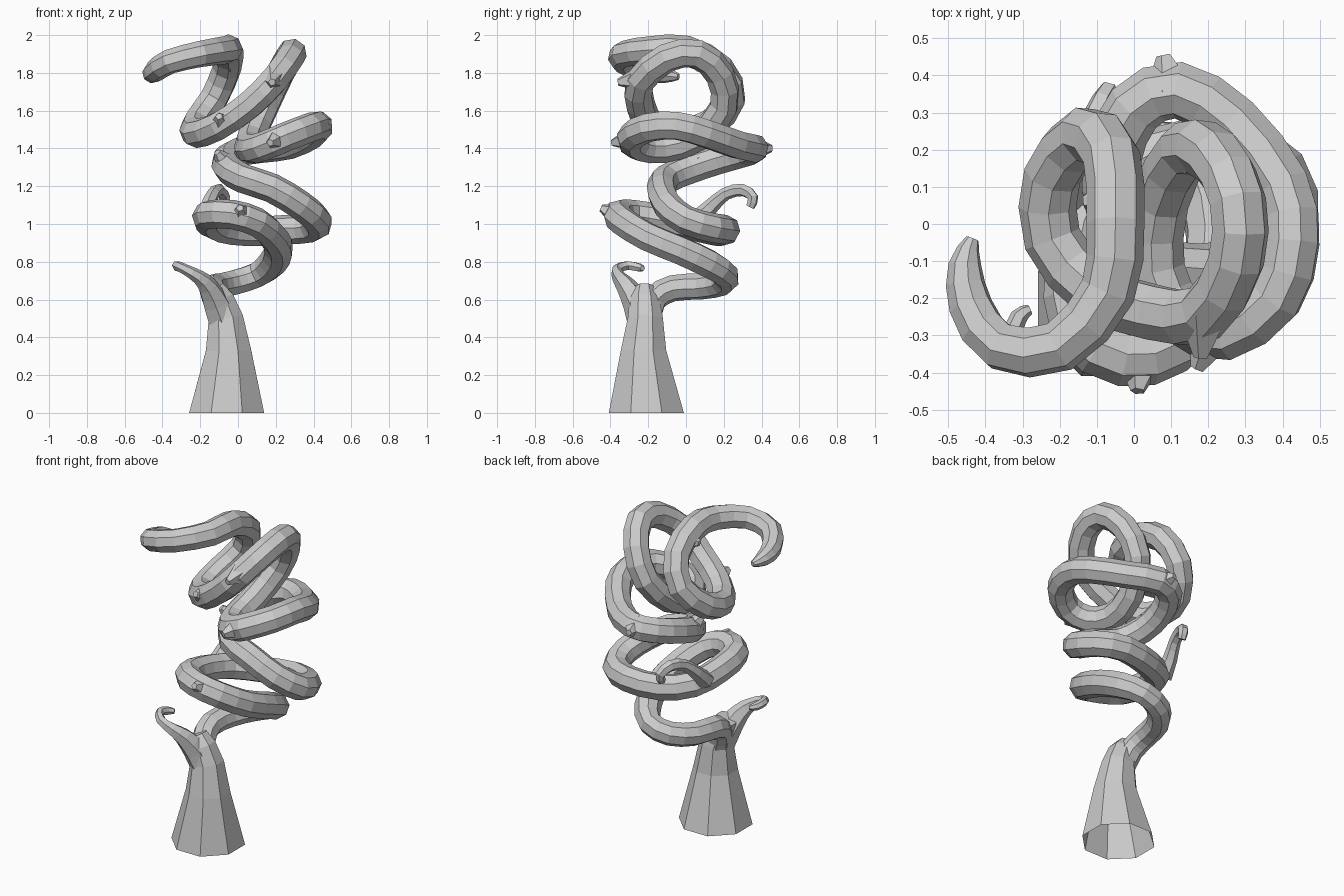
import bpy, bmesh, math
from mathutils import Vector


def spline(points, steps):
    """Catmull-Rom through (x, y, z, radius) points."""
    p = [Vector(q) for q in points]
    p = [p[0]] + p + [p[-1]]
    out = []
    for i in range(1, len(p) - 2):
        a, b, c, d = p[i - 1:i + 3]
        for s in range(steps):
            t = s / steps
            out.append(0.5 * (2 * b + (c - a) * t + (2 * a - 5 * b + 4 * c - d) * t * t
                              + (3 * b - a - 3 * c + d) * t ** 3))
    return out + [p[-1]]


def tube(name, points, sides=8, steps=2, cap_start=True):
    path = spline(points, steps)
    pos = [q.to_3d() for q in path]
    bm = bmesh.new()
    rings, n, prev = [], Vector((1, 0, 0)), None
    for i, q in enumerate(pos):
        t = (pos[min(i + 1, len(pos) - 1)] - pos[max(i - 1, 0)]).normalized()
        if prev is None and not cap_start:
            t = Vector((0, 0, 1))            # keep the trunk foot level
        if prev is not None:
            n = prev.rotation_difference(t) @ n
        n = (n - t * n.dot(t)).normalized()
        b = t.cross(n)
        prev = t
        ring = []
        for k in range(sides):
            a = math.tau * (k + 0.5) / sides
            ring.append(bm.verts.new(q + path[i].w * (n * math.cos(a) + b * math.sin(a))))
        rings.append(ring)
    for r0, r1 in zip(rings, rings[1:]):
        for k in range(sides):
            j = (k + 1) % sides
            bm.faces.new((r0[k], r0[j], r1[j], r1[k]))
    bm.faces.new(rings[-1])
    if cap_start:
        bm.faces.new(rings[0][::-1])
    me = bpy.data.meshes.new(name)
    bm.to_mesh(me)
    bm.free()
    ob = bpy.data.objects.new(name, me)
    bpy.context.collection.objects.link(ob)
    return ob


R = 0.078
# flared trunk foot, open underneath
tube("trunk", [(-.06, -.21, 0, .215), (-.05, -.225, .33, .13), (-.065, -.215, .5, .1),
               (-.1, -.22, .6, .085), (-.13, -.22, .66, .06)], steps=1, cap_start=False)

# coiling stem: lower loops, then upper loops
lower = [(-.08, -.2, .48), (-.12, -.17, .6), (-.14, -.07, .66), (-.11, .08, .67), (-.02, .19, .69),
         (.1, .21, .73), (.18, .12, .79), (.215, -.03, .86), (.19, -.2, .93), (.1, -.33, 1.01),
         (-.03, -.36, 1.05), (-.15, -.28, 1.05), (-.16, -.1, 1.02), (-.1, .08, .98),
         (.05, .18, .96), (.25, .21, .97),
         (.39, .14, .98), (.42, 0, 1.02), (.33, -.1, 1.1), (.18, -.13, 1.19), (.03, -.1, 1.24)]
upper = [(-.05, .02, 1.29), (-.06, .17, 1.34), (0, .31, 1.38), (.12, .36, 1.4), (.27, .27, 1.42),
         (.4, .1, 1.48), (.425, -.05, 1.52), (.38, -.2, 1.51), (.25, -.29, 1.46),
         (.13, -.25, 1.41), (.06, -.12, 1.4), (.07, .06, 1.46), (.14, .2, 1.62), (.22, .18, 1.79),
         (.28, .06, 1.9), (.275, -.1, 1.88), (.19, -.24, 1.76), (.06, -.24, 1.63),
         (-.1, -.18, 1.52), (-.22, -.04, 1.48), (-.22, .13, 1.53), (-.13, .24, 1.66),
         (-.06, .18, 1.82), (-.05, 0, 1.92)]
stem = [(*p, R * (.9 if i < 6 else 1)) for i, p in enumerate(lower + upper)]
stem += [(-.07, -.18, 1.92, .075), (-.2, -.33, 1.9, .07), (-.36, -.33, 1.86, .066),
         (-.44, -.22, 1.81, .06), (-.455, -.11, 1.79, .045), (-.435, -.04, 1.78, .018)]
tube("coiled_stem", stem)

# curled side branches
tube("lower_curl", [(-.07, -.22, .46, .085), (-.115, -.26, .58, .075), (-.16, -.315, .67, .055),
                    (-.21, -.355, .72, .038),
                    (-.28, -.365, .76, .028), (-.325, -.31, .78, .026), (-.31, -.25, .77, .024),
                    (-.28, -.23, .765, .014)], sides=6)
tube("rear_curl", [(-.17, .05, 1.01, .055), (-.16, .13, 1.09, .042), (-.13, .21, 1.16, .034),
                   (-.1, .3, 1.18, .034), (-.07, .355, 1.14, .03), (-.07, .34, 1.09, .024)], sides=6)

# pointed knots along the stem: root, tip
knots = [((.1, .36, 1.4), (.08, .455, 1.4)), ((.02, -.35, 1.04), (.01, -.45, 1.085)),
         ((.19, -.24, 1.77), (.18, -.36, 1.75)), ((-.08, -.19, 1.53), (-.1, -.28, 1.57)),
         ((-.05, .07, 1.88), (-.135, .06, 1.87)), ((.16, .19, 1.66), (.14, .25, 1.72)),
         ((.22, -.28, 1.45), (.17, -.39, 1.43)), ((-.05, .05, 1.3), (-.11, -.01, 1.38))]
for i, (a, b) in enumerate(knots):
    tube(f"knot_{i + 1}", [(*a, .075), (*b, .02)], sides=5, steps=1)
